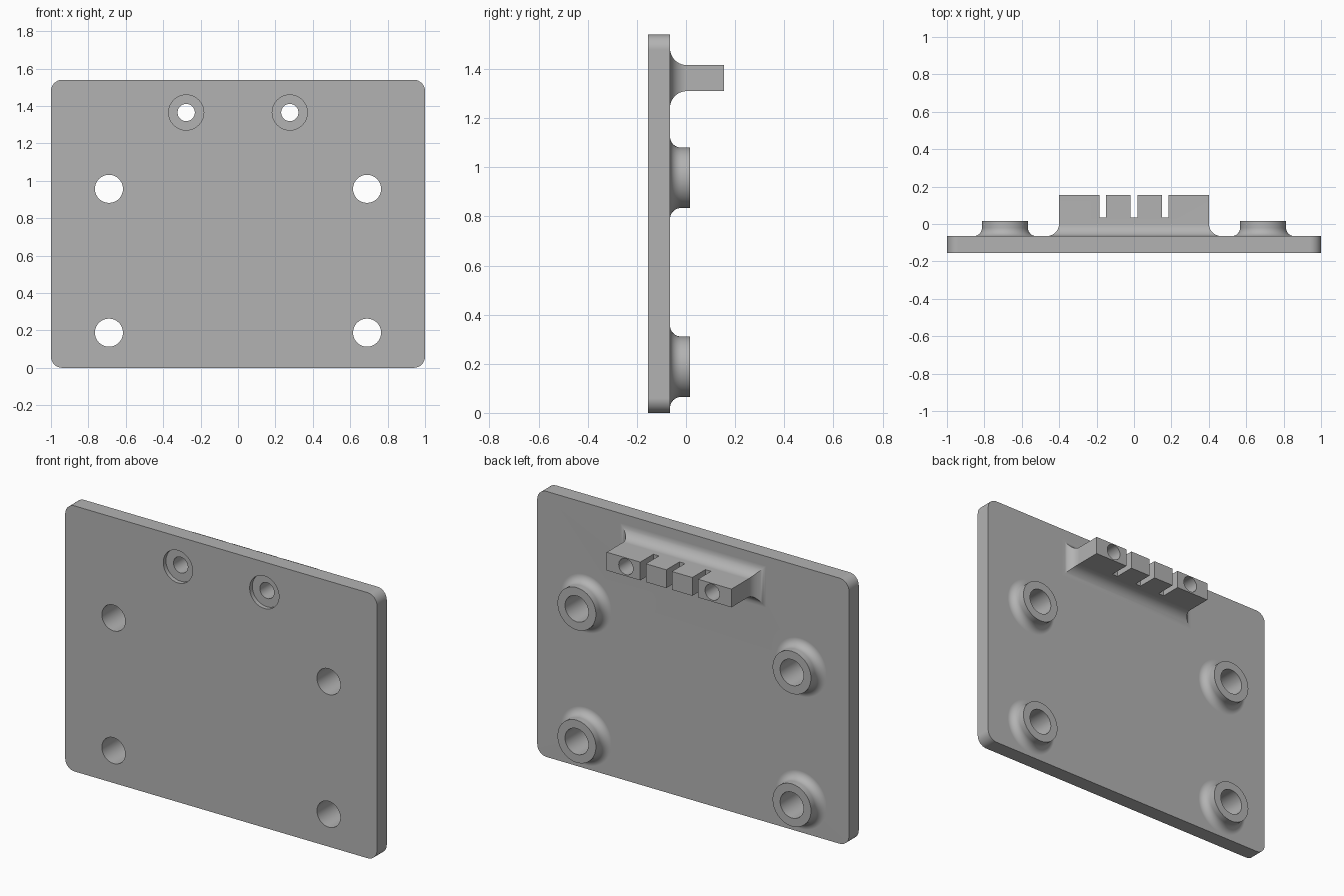
import bpy
import bmesh
from math import sin, cos, pi, radians

cube = bpy.data.objects.get("Cube")
if cube:
    bpy.data.objects.remove(cube)

FRONT, BACK, SINK = -0.155, -0.065, -0.1   # plate faces, depth parts root into it
HEIGHT = 1.54
STANDOFFS = [(x, z) for x in (-0.69, 0.69) for z in (0.188, 0.957)]
SCREWS = [(x, 1.365) for x in (-0.277, 0.277)]

grey = bpy.data.materials.new("plain grey")
grey.use_nodes = True
grey.diffuse_color = (0.45, 0.45, 0.45, 1)
grey.node_tree.nodes["Principled BSDF"].inputs["Base Color"].default_value = grey.diffuse_color


def loft(name, outline, sections):
    """Solid along y: outline(size) gives (x, z) points, sections are (y, size)."""
    bm = bmesh.new()
    rings = [[bm.verts.new((x, y, z)) for x, z in outline(s)] for y, s in sections]
    n = len(rings[0])
    for a, b in zip(rings, rings[1:]):
        for i in range(n):
            j = (i + 1) % n
            bm.faces.new((a[i], a[j], b[j], b[i]))
    bm.faces.new(rings[0])
    bm.faces.new(rings[-1])
    bmesh.ops.recalc_face_normals(bm, faces=bm.faces)
    mesh = bpy.data.meshes.new(name)
    bm.to_mesh(mesh)
    bm.free()
    mesh.materials.append(grey)
    ob = bpy.data.objects.new(name, mesh)
    bpy.context.collection.objects.link(ob)
    return ob


def circle(cx, cz, n=64):
    return lambda r: [(cx + r * cos(2 * pi * i / n), cz + r * sin(2 * pi * i / n))
                      for i in range(n)]


def box(x0, x1, z0, z1):
    return lambda g: [(x0 - g, z0 - g), (x1 + g, z0 - g), (x1 + g, z1 + g), (x0 - g, z1 + g)]


def rounded_plate(r, steps=8):
    points = []
    for k, (sx, sz) in enumerate([(1, 1), (-1, 1), (-1, -1), (1, -1)]):
        for i in range(steps + 1):
            a = pi / 2 * (k + i / steps)
            points.append((sx * (1 - r) + r * cos(a),
                           HEIGHT / 2 + sz * (HEIGHT / 2 - r) + r * sin(a)))
    return points


def filleted(size, fillet, top, steps=10):
    """Sections that flare into the plate with a concave fillet."""
    arc = [(BACK + fillet * (1 - cos(a)), size + fillet * (1 - sin(a)))
           for a in (pi / 2 * i / steps for i in range(steps + 1))]
    return [(SINK, size + fillet)] + arc + [(top, size)]


def combine(target, other, operation):
    mod = target.modifiers.new("combine", 'BOOLEAN')
    mod.operation = operation
    mod.solver = 'EXACT'
    mod.object = other
    bpy.context.view_layer.objects.active = target
    bpy.ops.object.modifier_apply(modifier=mod.name)
    bpy.data.objects.remove(other)


# Back plate with rounded corners
plate = loft("mounting_plate", rounded_plate, [(FRONT, 0.06), (BACK, 0.06)])

# Round standoffs and slotted rail on the back
for x, z in STANDOFFS:
    combine(plate, loft("standoff", circle(x, z), filleted(0.123, 0.045, 0.016)), 'UNION')
combine(plate, loft("rail", box(-0.4, 0.4, 1.31, 1.416), filleted(0, 0.068, 0.155)), 'UNION')

# Slots across the rail
for x in (-0.167, 0, 0.167):
    combine(plate, loft("slot", box(x - 0.018, x + 0.018, 1.2, 1.5),
                        [(0.035, 0), (0.3, 0)]), 'DIFFERENCE')

# Through holes, with counterbores at the screw holes
for x, z in STANDOFFS:
    combine(plate, loft("bore", circle(x, z), [(-0.3, 0.075), (0.3, 0.075)]), 'DIFFERENCE')
for x, z in SCREWS:
    combine(plate, loft("screw_hole", circle(x, z), [(-0.3, 0.046), (0.3, 0.046)]), 'DIFFERENCE')
    combine(plate, loft("counterbore", circle(x, z), [(-0.3, 0.094), (FRONT + 0.025, 0.094)]),
            'DIFFERENCE')

# Smooth fillets and bores, flat faces kept flat
bpy.ops.object.select_all(action='DESELECT')
plate.select_set(True)
bpy.context.view_layer.objects.active = plate
bpy.ops.object.shade_smooth_by_angle(angle=radians(30))
weighted = plate.modifiers.new("weighted_normals", 'WEIGHTED_NORMAL')
weighted.keep_sharp = True
